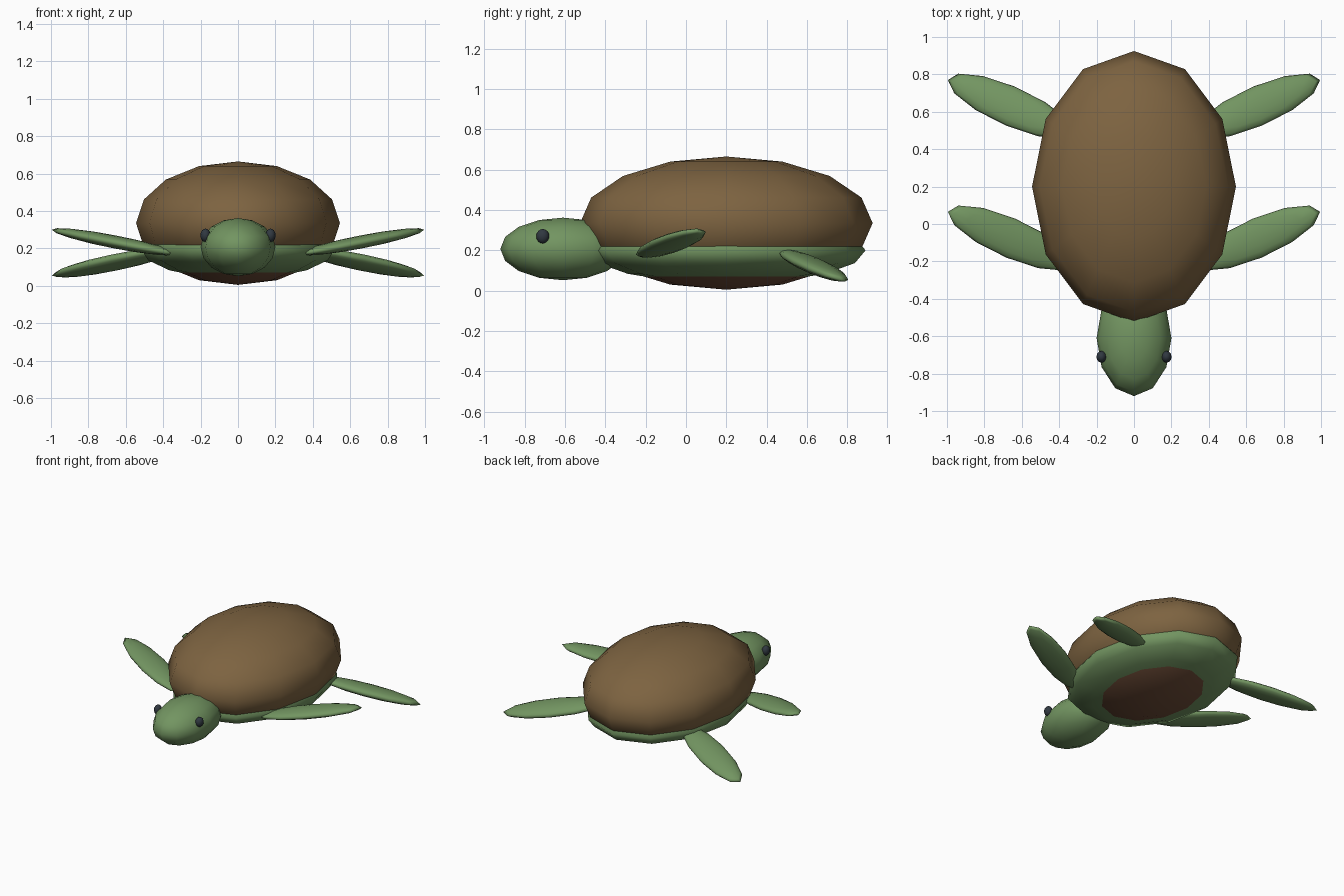
import bpy, bmesh
from mathutils import Matrix

if "Cube" in bpy.data.objects:
    bpy.data.objects.remove(bpy.data.objects["Cube"])


def material(name, rgb):
    m = bpy.data.materials.new(name)
    m.diffuse_color = (*rgb, 1)
    m.use_nodes = True
    m.node_tree.nodes["Principled BSDF"].inputs["Base Color"].default_value = m.diffuse_color
    return m


brown = material("shell_brown", (0.205, 0.125, 0.052))
red_brown = material("belly_red_brown", (0.16, 0.075, 0.04))
green = material("skin_green", (0.17, 0.30, 0.12))
black = material("eye_dark", (0.03, 0.04, 0.052))


def ellipsoid(name, centre, u, v, w, mats):
    """Low-poly sphere whose three half-axes are the vectors u, v and w."""
    matrix = Matrix([(u[i], v[i], w[i], centre[i]) for i in range(3)] + [(0, 0, 0, 1)])
    bm = bmesh.new()
    bmesh.ops.create_uvsphere(bm, u_segments=12, v_segments=8, radius=1)
    bm.transform(matrix)
    bmesh.ops.recalc_face_normals(bm, faces=bm.faces)
    mesh = bpy.data.meshes.new(name)
    bm.to_mesh(mesh)
    bm.free()
    for m in mats:
        mesh.materials.append(m)
    mesh.shade_smooth()
    obj = bpy.data.objects.new(name, mesh)
    bpy.context.collection.objects.link(obj)
    return obj


def round_part(name, centre, size, mats):
    return ellipsoid(name, centre, (size[0], 0, 0), (0, size[1], 0), (0, 0, size[2]), mats)


# Shell, with its underside showing through the belly
shell = round_part("shell", (0, 0.2, 0.335), (0.545, 0.725, 0.33), [brown, red_brown])
for face in shell.data.polygons:
    if face.center.z < 0.2:
        face.material_index = 1

# Body and head
round_part("body", (0, 0.2, 0.2), (0.52, 0.69, 0.165), [green])
round_part("head", (0, -0.61, 0.207), (0.2, 0.31, 0.155), [green])

# Eyes and flippers on both sides
for side, s in (("right", 1), ("left", -1)):
    round_part(side + "_eye", (s * 0.174, -0.71, 0.27), (0.027, 0.032, 0.036), [black])
    ellipsoid(side + "_front_flipper", (s * 0.66, -0.075, 0.235),
              (s * 0.335, 0.14, 0.065), (s * -0.022, 0.105, 0.0),
              (s * -0.007, 0, 0.034), [green])
    ellipsoid(side + "_back_flipper", (s * 0.66, 0.63, 0.125),
              (s * 0.335, 0.14, -0.07), (s * -0.022, 0.105, -0.022),
              (s * 0.007, 0.008, 0.036), [green])
